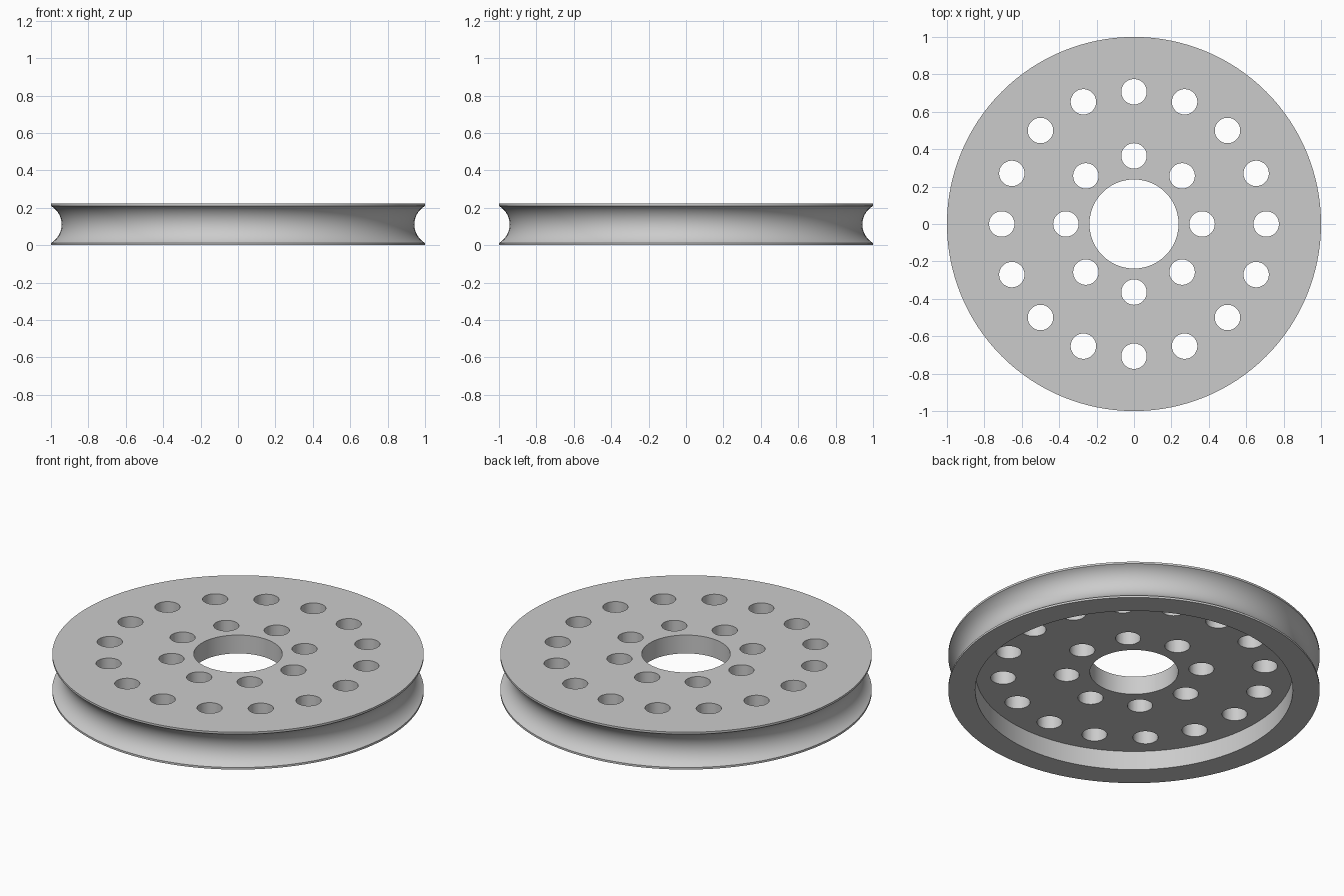
import bpy, bmesh, math
from mathutils import Matrix, Vector

cube = bpy.data.objects.get("Cube")
if cube:
    bpy.data.objects.remove(cube, do_unlink=True)

HEIGHT = 0.222
LIP = 0.012          # straight edge of each flange
RECESS = 0.113       # depth of the underside pocket
RIM_INNER = 0.855
BORE = 0.238
GROOVE_FLOOR = 0.943
HOLE = 0.068

grey = bpy.data.materials.new("light grey")
grey.use_nodes = True
colour = (0.6, 0.6, 0.6, 1)
grey.diffuse_color = colour
grey.node_tree.nodes["Principled BSDF"].inputs["Base Color"].default_value = colour


def make_object(name, bm):
    mesh = bpy.data.meshes.new(name)
    bm.to_mesh(mesh)
    bm.free()
    obj = bpy.data.objects.new(name, mesh)
    bpy.context.collection.objects.link(obj)
    mesh.materials.append(grey)
    return obj


def groove_arc(steps=20):
    """Circular rope groove from the lower lip to the upper lip."""
    half = HEIGHT / 2 - LIP
    sag = 1 - GROOVE_FLOOR
    radius = (half ** 2 + sag ** 2) / (2 * sag)
    sweep = math.asin(half / radius)
    points = []
    for i in range(steps + 1):
        a = sweep * (2 * i / steps - 1)
        points.append((GROOVE_FLOOR + radius * (1 - math.cos(a)),
                       HEIGHT / 2 + radius * math.sin(a)))
    return points


# Wheel body: closed cross-section turned about the z axis
profile = [(BORE, RECESS), (RIM_INNER, RECESS), (RIM_INNER, 0), (1, 0),
           *groove_arc(), (1, HEIGHT), (BORE, HEIGHT)]
bm = bmesh.new()
verts = [bm.verts.new((r, 0, z)) for r, z in profile]
edges = [bm.edges.new((v, verts[i - 1])) for i, v in enumerate(verts)]
bmesh.ops.spin(bm, geom=verts + edges, cent=(0, 0, 0), axis=(0, 0, 1),
               angle=math.tau, steps=128, use_merge=True)
bmesh.ops.remove_doubles(bm, verts=bm.verts, dist=1e-5)
bmesh.ops.recalc_face_normals(bm, faces=bm.faces)
wheel = make_object("pulley_wheel", bm)

# Drill cutters: inner and outer rings of round holes
bm = bmesh.new()
for count, ring in ((8, 0.364), (16, 0.707)):
    for i in range(count):
        turn = Matrix.Rotation(math.tau * i / count, 4, "Z")
        place = turn @ Matrix.Translation(Vector((ring, 0, HEIGHT / 2)))
        bmesh.ops.create_cone(bm, cap_ends=True, segments=40, radius1=HOLE,
                              radius2=HOLE, depth=1, matrix=place)
drills = make_object("hole_cutters", bm)
drills.hide_render = True

# Cut the holes, then keep only the finished wheel
cut = wheel.modifiers.new("drilled holes", "BOOLEAN")
cut.operation = "DIFFERENCE"
cut.solver = "EXACT"
cut.object = drills
bpy.context.view_layer.objects.active = wheel
for obj in bpy.context.selected_objects:
    obj.select_set(False)
wheel.select_set(True)
bpy.ops.object.modifier_apply(modifier=cut.name)
bpy.data.objects.remove(drills, do_unlink=True)
bpy.ops.object.shade_smooth_by_angle(angle=math.radians(30))
